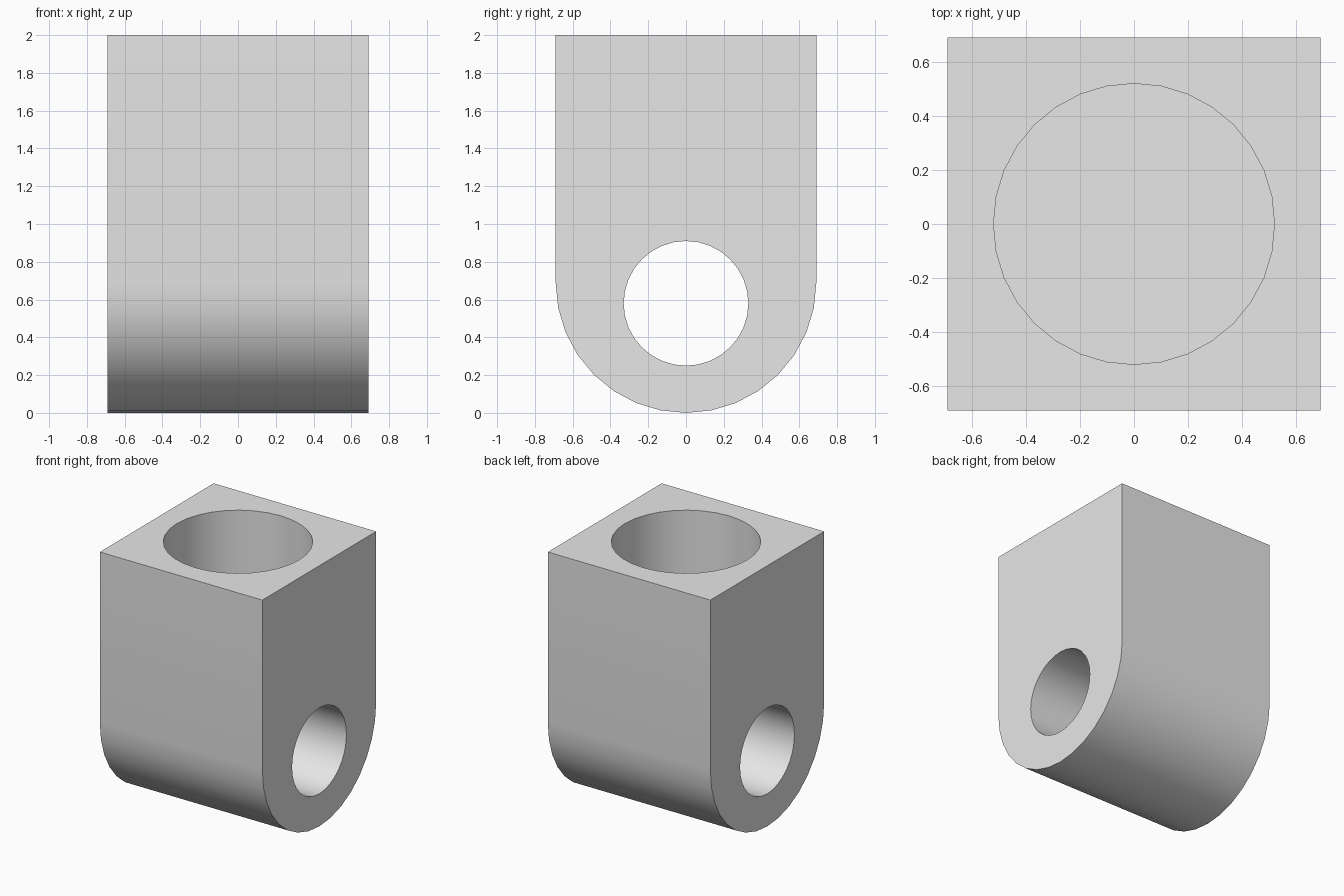
import bpy
import bmesh
from math import cos, sin, pi, radians
from mathutils import Matrix

HALF = 0.69       # half width of the square block
HEIGHT = 2.0
SEGMENTS = 32

cube = bpy.data.objects.get("Cube")
if cube:
    bpy.data.objects.remove(cube, do_unlink=True)

grey = bpy.data.materials.new("light grey")
grey.use_nodes = True
grey.diffuse_color = (0.8, 0.8, 0.8, 1)
grey.node_tree.nodes["Principled BSDF"].inputs["Base Color"].default_value = (0.8, 0.8, 0.8, 1)


def make_object(name, bm):
    bmesh.ops.recalc_face_normals(bm, faces=bm.faces)
    mesh = bpy.data.meshes.new(name)
    bm.to_mesh(mesh)
    bm.free()
    mesh.materials.append(grey)
    obj = bpy.data.objects.new(name, mesh)
    bpy.context.collection.objects.link(obj)
    return obj


def make_cutter(name, radius, depth, matrix):
    bm = bmesh.new()
    bmesh.ops.create_cone(bm, cap_ends=True, segments=SEGMENTS, radius1=radius,
                          radius2=radius, depth=depth, matrix=matrix)
    return make_object(name, bm)


# Block with a half-round underside, extruded along x
profile = [(HALF, HEIGHT), (-HALF, HEIGHT)]
for i in range(SEGMENTS // 2 + 1):
    a = pi + 2 * pi * i / SEGMENTS
    profile.append((HALF * cos(a), HALF + HALF * sin(a)))
bm = bmesh.new()
face = bm.faces.new([bm.verts.new((-HALF, y, z)) for y, z in profile])
side = bmesh.ops.extrude_face_region(bm, geom=[face])["geom"]
bmesh.ops.translate(bm, vec=(2 * HALF, 0, 0),
                    verts=[v for v in side if isinstance(v, bmesh.types.BMVert)])
block = make_object("clevis_block", bm)

# Blind bore in the top and a pin hole right through the sides
bore_floor = 1.1
cutters = [
    make_cutter("top_bore_cutter", 0.52, 2 * (HEIGHT - bore_floor),
                Matrix.Translation((0, 0, HEIGHT))),
    make_cutter("pin_hole_cutter", 0.33, 2,
                Matrix.Translation((0, 0, 0.58)) @ Matrix.Rotation(pi / 2, 4, "Y")),
]
bpy.ops.object.select_all(action="DESELECT")
block.select_set(True)
bpy.context.view_layer.objects.active = block
for cutter in cutters:
    cut = block.modifiers.new(cutter.name, "BOOLEAN")
    cut.operation = "DIFFERENCE"
    cut.solver = "EXACT"
    cut.object = cutter
    bpy.ops.object.modifier_apply(modifier=cut.name)
for cutter in cutters:
    bpy.data.objects.remove(cutter, do_unlink=True)

# Smooth round walls, crisp edges
bpy.ops.object.shade_smooth_by_angle(angle=radians(30))
